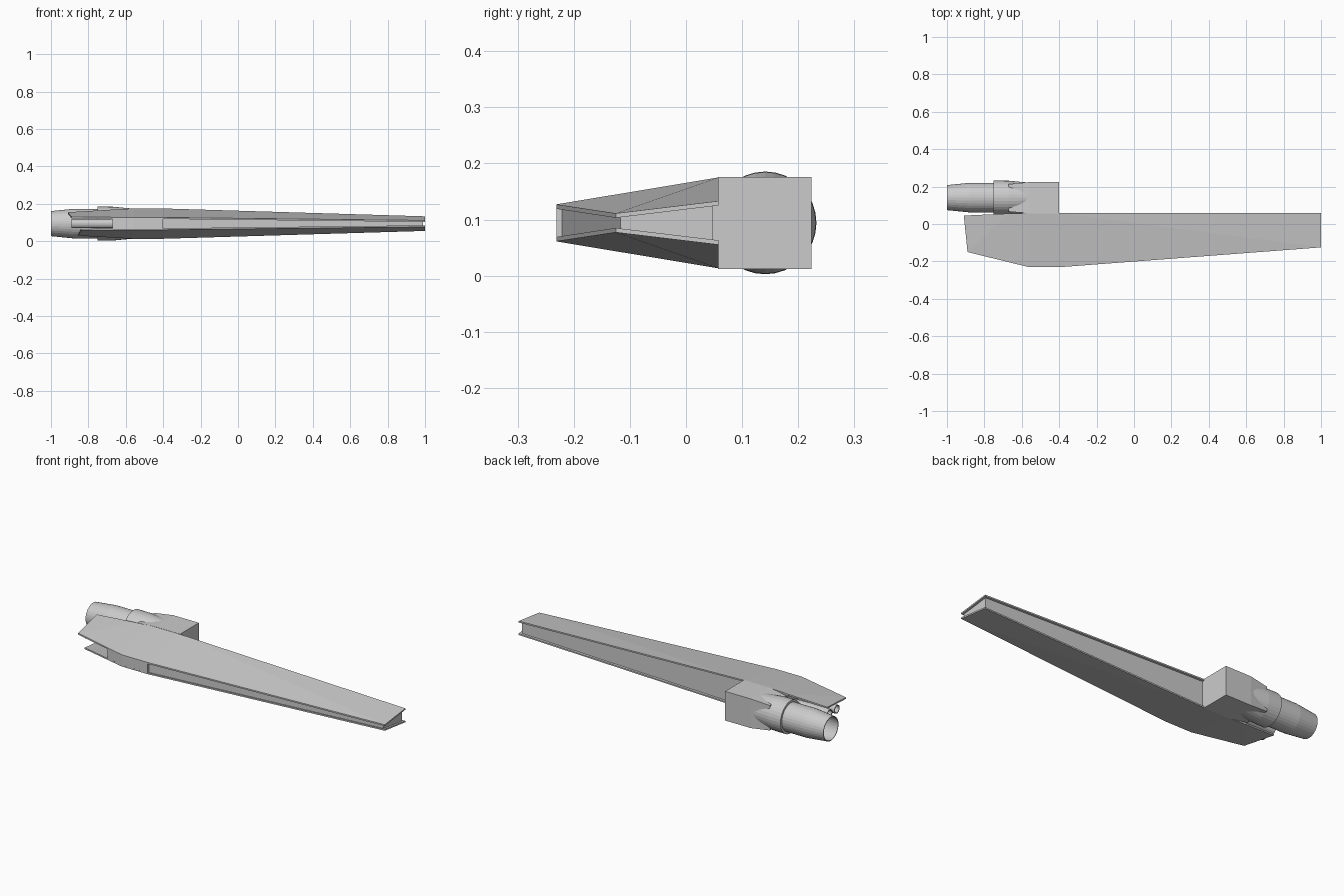
import bpy, bmesh, math

if "Cube" in bpy.data.objects:
    bpy.data.objects.remove(bpy.data.objects["Cube"])

MID = 0.094      # height of the horizontal symmetry plane
T = 0.008        # armour plate thickness


def finish(bm, name):
    bmesh.ops.recalc_face_normals(bm, faces=bm.faces[:])
    me = bpy.data.meshes.new(name)
    bm.to_mesh(me)
    bm.free()
    ob = bpy.data.objects.new(name, me)
    bpy.context.collection.objects.link(ob)
    return ob


def plate(name, pts, faces, side):
    """Sheet of (x, y, height off MID), thickened towards MID."""
    bm = bmesh.new()
    vs = [bm.verts.new((x, y, MID + side * h)) for x, y, h in pts]
    fs = [bm.faces.new([vs[i] for i in f]) for f in faces]
    ext = bmesh.ops.extrude_face_region(bm, geom=fs, use_keep_orig=True)
    new = [g for g in ext['geom'] if isinstance(g, bmesh.types.BMVert)]
    bmesh.ops.translate(bm, verts=new, vec=(0, 0, -side * T))
    return finish(bm, name)


def core(name, pts, faces):
    """Solid mirrored about MID from (x, y, half height)."""
    bm = bmesh.new()
    up = [bm.verts.new((x, y, MID + h)) for x, y, h in pts]
    dn = [bm.verts.new((x, y, MID - h)) for x, y, h in pts]
    for f in faces:
        bm.faces.new([up[i] for i in f])
        bm.faces.new([dn[i] for i in reversed(f)])
    n = len(pts)
    for i in range(n):
        j = (i + 1) % n
        bm.faces.new((up[i], dn[i], dn[j], up[j]))
    return finish(bm, name)


def lathe(name, profile, y, z, n=32):
    """Revolve (x, radius) around a line parallel to x, closing both ends."""
    bm = bmesh.new()
    rings = [[bm.verts.new((x, y + r * math.cos(2 * math.pi * k / n),
                            z + r * math.sin(2 * math.pi * k / n)))
              for k in range(n)] for x, r in profile]
    for a, b in zip(rings, rings[1:]):
        for k in range(n):
            bm.faces.new((a[k], a[(k + 1) % n], b[(k + 1) % n], b[k]))
    bm.faces.new(rings[0])
    bm.faces.new(rings[-1])
    return finish(bm, name)


# Upper and lower armour plates; the lower jaw is shorter than the upper one
faces = [(0, 1, 5), (1, 4, 5), (1, 2, 3, 4), (0, 5, 6), (5, 4, 7, 6)]
for name, side, nose in (
        ("upper_hull_plate", 1, [(-0.89, -0.15, 0.036), (-0.91, 0.045, 0.061)]),
        ("lower_hull_plate", -1, [(-0.84, -0.162, 0.036), (-0.855, 0.047, 0.064)])):
    pts = [nose[0], (-0.56, -0.231, 0.033), (-0.40, -0.231, 0.033),
           (-0.40, 0.058, 0.081), (-0.56, 0.058, 0.081),
           (-0.67, 0.056, 0.075), nose[1]]
    plate(name + "_front", pts,
          [(0, 1, 5), (1, 4, 5), (1, 2, 3, 4), (0, 5, 6)], side)
    # Long tapering tail, folded along its diagonal
    tail = [(-0.40, -0.231, 0.033), (1.0, -0.125, 0.017),
            (1.0, 0.058, 0.039), (-0.40, 0.058, 0.081)]
    plate(name + "_tail", tail, [(0, 1, 3), (1, 2, 3)], side)


# Recessed filling between the tail plates
def tail_h(x, y):
    a = 0.033 + (y + 0.231) / 0.289 * 0.048
    b = 0.017 + (y + 0.125) / 0.183 * 0.022
    t = (x + 0.4) / 1.4
    return a * (1 - t) + b * t - T * 0.6


core("recessed_tail_core",
     [(x, y, tail_h(x, y)) for x, y in
      ((-0.41, -0.222), (0.988, -0.117), (0.988, 0.047), (-0.41, 0.047))],
     [(0, 1, 3), (1, 2, 3)])

# Solid middle, flush with the plates, ending in the open jaw
core("hull_middle",
     [(-0.67, -0.203, 0.030), (-0.56, -0.2305, 0.028), (-0.40, -0.2305, 0.028),
      (-0.40, 0.0575, 0.076), (-0.56, 0.0575, 0.076), (-0.67, 0.0555, 0.070)],
     [(0, 1, 5), (1, 4, 5), (1, 2, 3, 4)])

# Pair of tubes inside the jaw
for i, y in enumerate((-0.07, -0.005)):
    lathe(f"jaw_tube_{i + 1}",
          [(-0.66, 0.024), (-0.89, 0.024), (-0.89, 0.019), (-0.85, 0.019)],
          y, MID, 16)

# Engine housing: box narrowing towards the nozzle
bm = bmesh.new()
rings = []
for x, y0, y1, h in ((-0.40, 0.057, 0.224, 0.082), (-0.56, 0.057, 0.224, 0.082),
                     (-0.67, 0.066, 0.213, 0.070)):
    rings.append([bm.verts.new((x, y, MID + s)) for y, s in
                  ((y0, -h), (y1, -h), (y1, h), (y0, h))])
for a, b in zip(rings, rings[1:]):
    for k in range(4):
        bm.faces.new((a[k], a[(k + 1) % 4], b[(k + 1) % 4], b[k]))
bm.faces.new(rings[0])
bm.faces.new(rings[-1])
finish(bm, "engine_housing")

# Engine: collar and hollow nozzle
lathe("engine_collar", [(-0.56, 0.080), (-0.67, 0.0905), (-0.75, 0.0915),
                        (-0.75, 0.075)], 0.141, MID)
lathe("engine_nozzle", [(-0.70, 0.079), (-0.88, 0.079), (-1.0, 0.067),
                        (-1.0, 0.063), (-0.88, 0.073), (-0.80, 0.073)],
      0.141, MID)
